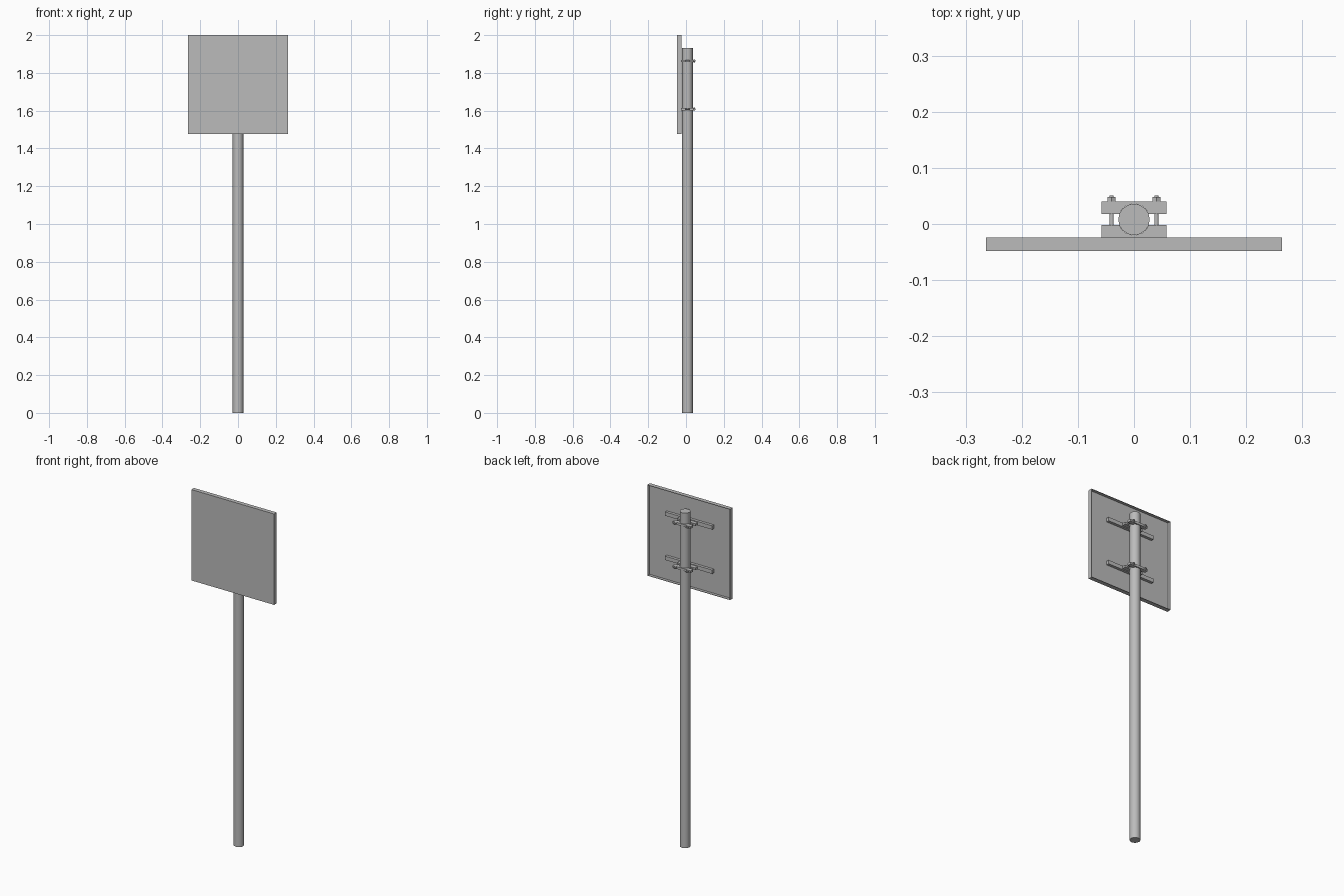
import bpy
import bmesh
import math
from mathutils import Matrix, Vector

cube = bpy.data.objects.get("Cube")
if cube:
    bpy.data.objects.remove(cube, do_unlink=True)

POST_Y = 0.008
POST_R = 0.028
PANEL_BACK = -0.024
RECESS = 0.016

grey = bpy.data.materials.new("galvanised grey")
grey.use_nodes = True
colour = (0.5, 0.5, 0.5, 1)
grey.diffuse_color = colour
grey.node_tree.nodes["Principled BSDF"].inputs["Base Color"].default_value = colour


def finish(name, bm, smooth=False):
    bmesh.ops.recalc_face_normals(bm, faces=bm.faces)
    mesh = bpy.data.meshes.new(name)
    bm.to_mesh(mesh)
    bm.free()
    mesh.materials.append(grey)
    obj = bpy.data.objects.new(name, mesh)
    bpy.context.collection.objects.link(obj)
    if smooth:
        bpy.ops.object.select_all(action='DESELECT')
        obj.select_set(True)
        bpy.context.view_layer.objects.active = obj
        bpy.ops.object.shade_smooth_by_angle(angle=math.radians(40))
    return obj


def box_mesh(low, high):
    low, high = Vector(low), Vector(high)
    bm = bmesh.new()
    size = Matrix.Diagonal((high - low).to_4d())
    size[3][3] = 1
    bmesh.ops.create_cube(bm, size=1, matrix=Matrix.Translation((low + high) / 2) @ size)
    return bm


def cylinder(name, start, end, radius, sides, smooth=False):
    start, end = Vector(start), Vector(end)
    axis = end - start
    place = Matrix.Translation((start + end) / 2) @ axis.to_track_quat('Z', 'Y').to_matrix().to_4x4()
    bm = bmesh.new()
    bmesh.ops.create_cone(bm, cap_ends=True, segments=sides, radius1=radius,
                          radius2=radius, depth=axis.length, matrix=place)
    return finish(name, bm, smooth)


def clamp_half(name, z, side):
    # Flat plate with a round notch that hugs the post
    inner, outer, half_width, height = 0.01, 0.032, 0.058, 0.013
    reach = math.acos(inner / POST_R)
    arc = [(POST_R * math.sin(a), POST_R * math.cos(a))
           for a in (reach * (i / 4 - 1) for i in range(9))]
    outline = [(-half_width, outer), (-half_width, inner), *arc,
               (half_width, inner), (half_width, outer)]
    bm = bmesh.new()
    verts = [bm.verts.new((x, POST_Y + side * y, z - height / 2)) for x, y in outline]
    face = bm.faces.new(verts)
    raised = bmesh.ops.extrude_face_region(bm, geom=[face])["geom"]
    bmesh.ops.translate(bm, vec=(0, 0, height),
                        verts=[g for g in raised if isinstance(g, bmesh.types.BMVert)])
    finish(name, bm)


# Sign panel: shallow tray, open at the back
panel = box_mesh((-0.264, -0.048, 1.476), (0.264, PANEL_BACK, 2))
back = max(panel.faces, key=lambda f: f.calc_center_median().y)
bmesh.ops.inset_individual(panel, faces=[back], thickness=0.004)
bmesh.ops.translate(panel, verts=list(
    bmesh.ops.extrude_discrete_faces(panel, faces=[back])["faces"][0].verts), vec=(0, -RECESS, 0))
bmesh.ops.remove_doubles(panel, verts=panel.verts, dist=0.0001)
finish("sign_panel", panel)

# Post
cylinder("post", (0, POST_Y, 0), (0, POST_Y, 1.932), POST_R, 16, True)

# Mounting rails, clamps and bolts
for level, z in (("upper", 1.863), ("lower", 1.608)):
    finish(level + "_rail", box_mesh((-0.15, PANEL_BACK - RECESS, z - 0.011),
                                     (0.15, PANEL_BACK, z + 0.011)))
    clamp_half(level + "_front_clamp", z, -1)
    clamp_half(level + "_back_clamp", z, 1)
    for side, x in (("left", 0.04), ("right", -0.04)):
        cylinder(f"{level}_{side}_bolt", (x, PANEL_BACK, z), (x, 0.051, z), 0.004, 10, True)
        cylinder(f"{level}_{side}_nut", (x, 0.04, z), (x, 0.048, z), 0.008, 6)
